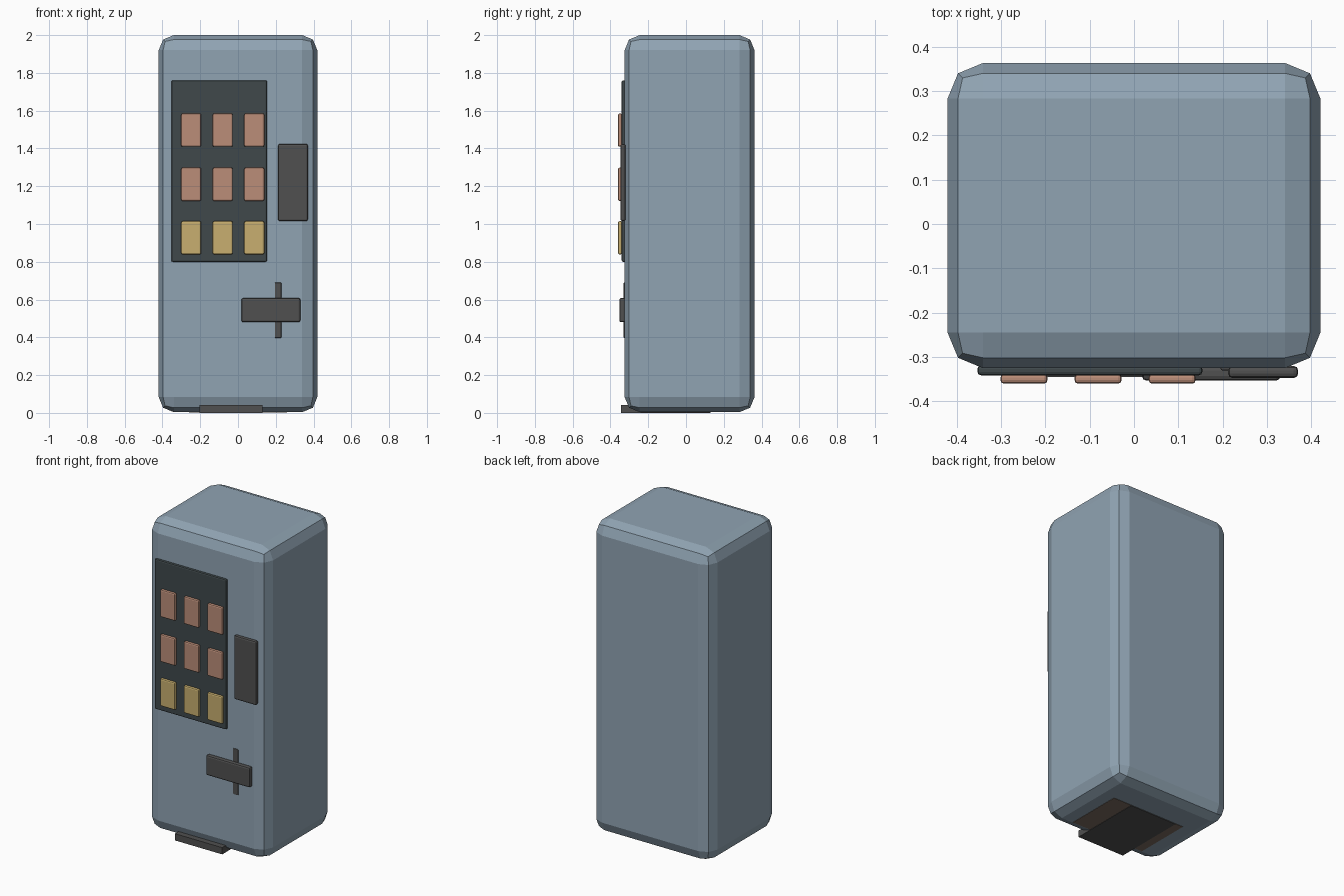
import bpy

if "Cube" in bpy.data.objects:
    bpy.data.objects.remove(bpy.data.objects["Cube"])


def material(name, rgb):
    m = bpy.data.materials.new(name)
    m.diffuse_color = (*rgb, 1)
    m.use_nodes = True
    m.node_tree.nodes["Principled BSDF"].inputs["Base Color"].default_value = m.diffuse_color
    return m


BLUE = material("blue_paint", (0.28, 0.37, 0.45))
GLASS = material("dark_glass", (0.05, 0.065, 0.07))
DARK = material("dark_plastic", (0.08, 0.08, 0.08))
SALMON = material("salmon", (0.50, 0.27, 0.19))
YELLOW = material("yellow", (0.58, 0.43, 0.16))
BROWN = material("brown", (0.20, 0.15, 0.12))


def box(name, x, y, z, mat, bevel=0.0, segments=2):
    """Box from (min, max) ranges, with optional rounded edges."""
    bpy.ops.mesh.primitive_cube_add(
        size=1, location=[(a + b) / 2 for a, b in (x, y, z)])
    ob = bpy.context.object
    ob.name = name
    ob.scale = [b - a for a, b in (x, y, z)]
    bpy.ops.object.transform_apply(location=False, rotation=False, scale=True)
    ob.data.materials.append(mat)
    if bevel:
        mod = ob.modifiers.new("rounded_edges", 'BEVEL')
        mod.width = bevel
        mod.segments = segments
    return ob


# Cabinet
box("cabinet", (-0.42, 0.42), (-0.325, 0.363), (0.004, 2.0), BLUE, 0.08)

# Display window
box("display_window", (-0.353, 0.154), (-0.341, -0.319), (0.80, 1.76), GLASS, 0.008)

# Products: three rows of three
for row, (z, mat) in enumerate([(1.497, SALMON), (1.21, SALMON), (0.927, YELLOW)]):
    for col in range(3):
        x = -0.248 + col * 0.167
        box(f"product_{row}_{col}", (x - 0.053, x + 0.053), (-0.36, -0.338),
            (z - 0.088, z + 0.088), mat, 0.008)

# Payment panel, dispensing hatch and the slot behind it
box("payment_panel", (0.212, 0.37), (-0.347, -0.32), (1.015, 1.424), DARK, 0.010)
box("dispensing_hatch", (0.018, 0.33), (-0.353, -0.32), (0.48, 0.608), DARK, 0.010)
box("slot_bar", (0.195, 0.23), (-0.33, -0.318), (0.397, 0.69), DARK, 0.004)

# Foot plate running under the cabinet, over a brown base plate
box("foot_plate", (-0.205, 0.13), (-0.345, 0.13), (0.0, 0.043), DARK)
box("base_plate", (-0.26, 0.26), (-0.24, 0.13), (0.002, 0.03), BROWN)
